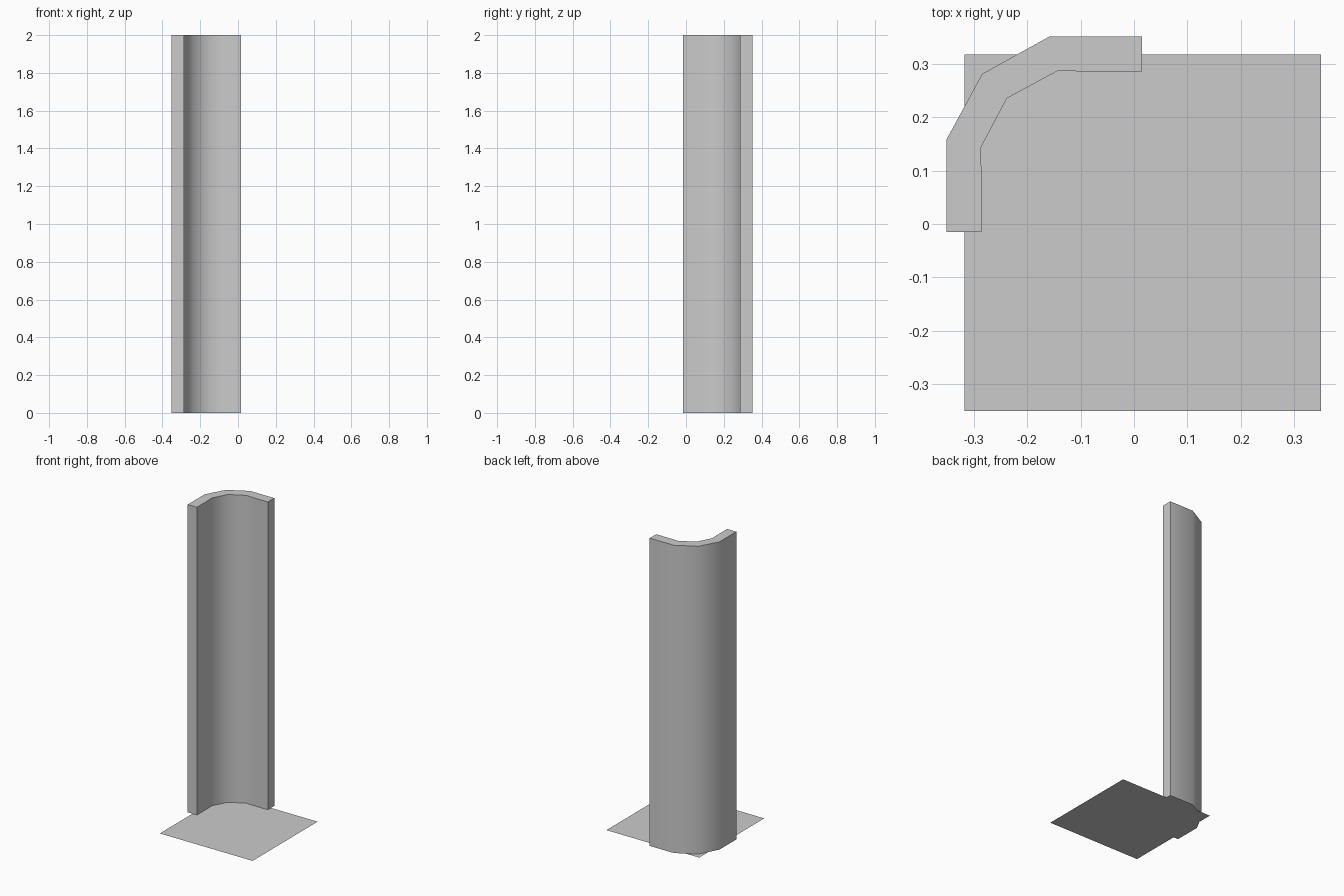
import bpy
import bmesh
import math

HEIGHT = 2.0

cube = bpy.data.objects.get("Cube")
if cube:
    bpy.data.objects.remove(cube, do_unlink=True)


def make_material(name, color):
    mat = bpy.data.materials.new(name)
    mat.use_nodes = True
    mat.diffuse_color = color
    mat.node_tree.nodes["Principled BSDF"].inputs["Base Color"].default_value = color
    return mat


def flat_shape(name, outline, mat, height=0.0):
    """Fill an outline on the ground and optionally extrude it upwards."""
    bm = bmesh.new()
    face = bm.faces.new([bm.verts.new((x, y, 0)) for x, y in outline])
    if height:
        top = bmesh.ops.extrude_face_region(bm, geom=[face], use_keep_orig=True)["geom"]
        verts = [v for v in top if isinstance(v, bmesh.types.BMVert)]
        bmesh.ops.translate(bm, verts=verts, vec=(0, 0, height))
        bmesh.ops.recalc_face_normals(bm, faces=bm.faces)
    elif face.normal.z < 0:
        face.normal_flip()
    mesh = bpy.data.meshes.new(name)
    bm.to_mesh(mesh)
    bm.free()
    mesh.materials.append(mat)
    obj = bpy.data.objects.new(name, mesh)
    bpy.context.collection.objects.link(obj)
    return obj


def mirrored(points):
    """Reflect points across the corner's diagonal, in reverse order."""
    return [(-y, -x) for x, y in reversed(points)]


grey = make_material("plain grey", (0.6, 0.6, 0.6, 1))

# Floor sheet
flat_shape("floor", [(-0.317, -0.35), (0.35, -0.35), (0.35, 0.317), (-0.317, 0.317)], grey)

# Curved corner wall: half of each side, mirrored across the diagonal
outer = [(-0.351, -0.015), (-0.351, 0.158), (-0.284, 0.281)]
inner = [(-0.285, -0.015), (-0.285, 0.085), (-0.287, 0.142), (-0.238, 0.235)]
outer_side = outer + mirrored(outer[:-1])
inner_side = inner + mirrored(inner[:-1])
wall = flat_shape("corner_wall", outer_side + inner_side[::-1], grey, HEIGHT)

# Smooth the bend while keeping the ends and rims sharp
bpy.ops.object.select_all(action="DESELECT")
wall.select_set(True)
bpy.context.view_layer.objects.active = wall
bpy.ops.object.shade_smooth_by_angle(angle=math.radians(40))
